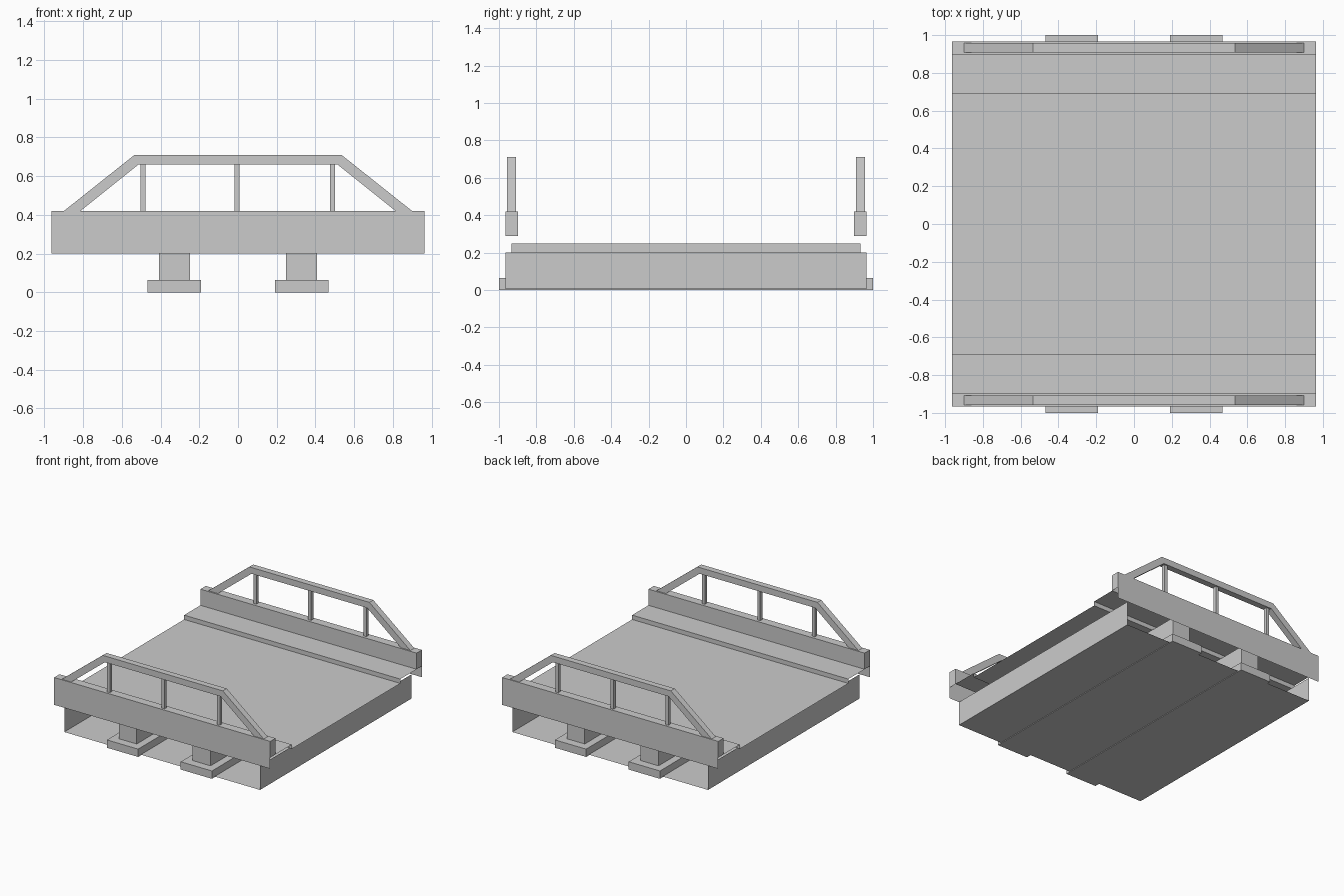
import bpy

if "Cube" in bpy.data.objects:
    bpy.data.objects.remove(bpy.data.objects["Cube"])

HALF = 0.963   # half length of the span along x


def add_mesh(name, verts, faces):
    mesh = bpy.data.meshes.new(name)
    mesh.from_pydata(verts, [], faces)
    mesh.update()
    obj = bpy.data.objects.new(name, mesh)
    bpy.context.collection.objects.link(obj)
    return obj


def box(name, x, y, z):
    bpy.ops.mesh.primitive_cube_add(size=1, location=[sum(r) / 2 for r in (x, y, z)])
    obj = bpy.context.object
    obj.name = name
    obj.scale = [r[1] - r[0] for r in (x, y, z)]
    return obj


# Bridge span: one open sheet profile (parapet, pavement, kerb, road) swept along x
side = [(0.965, 0.2), (0.965, 0.42), (0.897, 0.42), (0.897, 0.29), (0.69, 0.29), (0.69, 0.255)]
profile = side + [(-y, z) for y, z in reversed(side)]
n = len(profile)
verts = [(x, y, z) for x in (-HALF, HALF) for y, z in profile]
faces = [(i, i + 1, n + i + 1, n + i) for i in range(n - 1)]
add_mesh("bridge_span", verts, faces)

# Parapet end caps
for sx in (-1, 1):
    for sy in (-1, 1):
        add_mesh("parapet_end", [(sx * HALF, sy * y, z) for y, z in
                 ((0.897, 0.29), (0.965, 0.29), (0.965, 0.42), (0.897, 0.42))], [(0, 1, 2, 3)])

# Channel bed with upright bank walls at both ends, open at front and back
bed = [(-0.872, 0.2), (-0.872, 0.005), (0.872, 0.005), (0.872, 0.2)]
add_mesh("channel_bed", [(x, y, z) for y in (-0.965, 0.965) for x, z in bed],
         [(i, i + 1, i + 5, i + 4) for i in range(3)])

# Piers on wide footings
for sx in (-1, 1):
    cx = sx * 0.329
    box("pier_footing", (cx - 0.139, cx + 0.139), (-1, 1), (0, 0.063))
    box("pier_wall", (cx - 0.08, cx + 0.08), (-0.933, 0.933), (0.063, 0.25))

# Railings: bent bar profile extruded in y, with three posts
outer = [(-0.90, 0.42), (-0.535, 0.71), (0.535, 0.71), (0.90, 0.42)]
inner = [(-0.815, 0.42), (-0.515, 0.66), (0.515, 0.66), (0.815, 0.42)]
for sy in (-1, 1):
    yc = sy * 0.933
    pts = [(x, y, z) for y in (yc - 0.025, yc + 0.025) for x, z in outer + inner]
    quads = []
    for i in range(3):
        a, b, c, d = i, i + 1, i + 5, i + 4
        quads += [(a, d, c, b), (a + 8, b + 8, c + 8, d + 8),
                  (a, b, b + 8, a + 8), (d, d + 8, c + 8, c)]
    quads += [(0, 8, 12, 4), (3, 7, 15, 11)]
    add_mesh("railing_bar", pts, quads)
    for px in (-0.492, -0.005, 0.488):
        box("railing_post", (px - 0.013, px + 0.013), (yc - 0.014, yc + 0.014), (0.42, 0.66))
